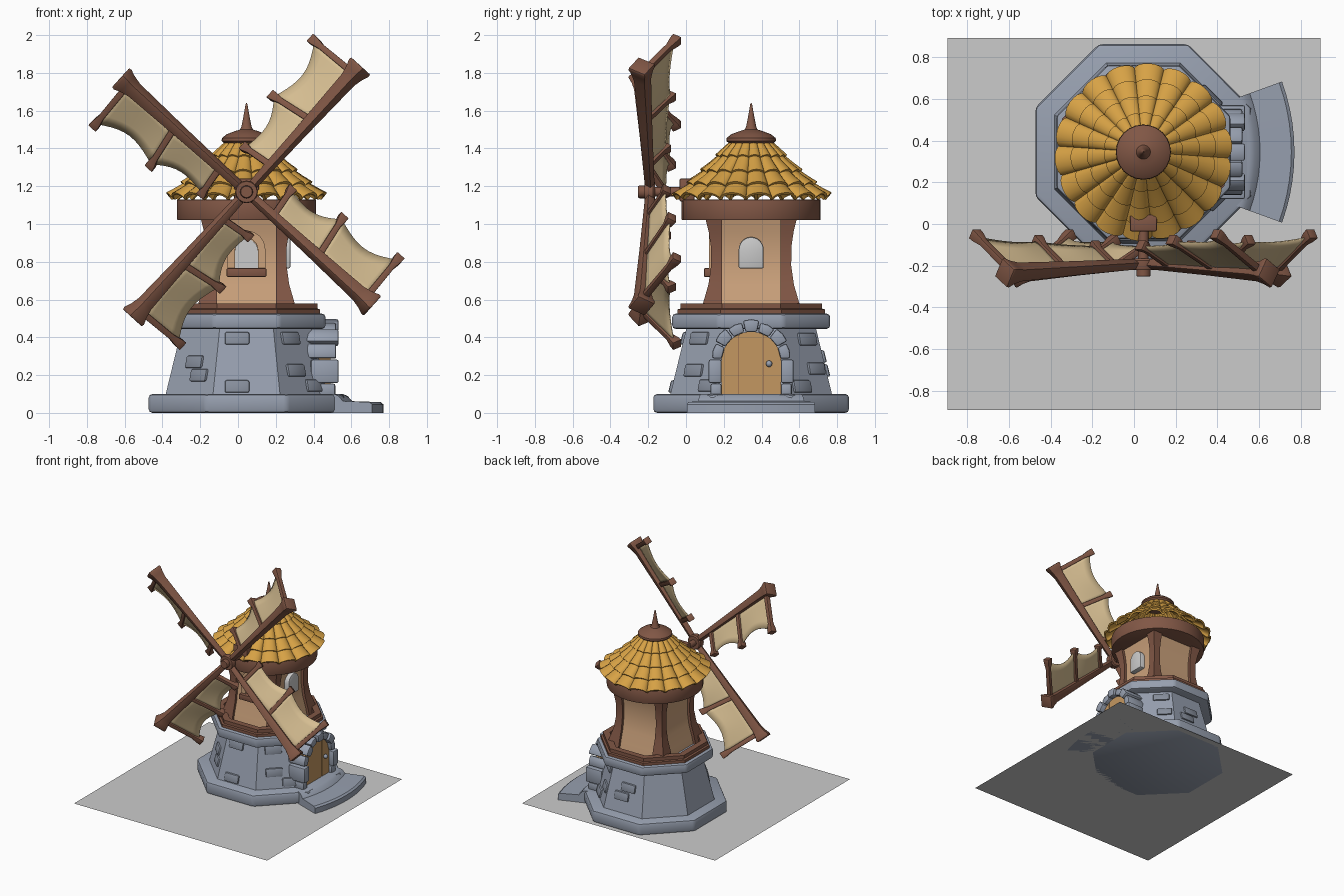
import bpy, bmesh
from math import sin, cos, tan, pi, radians, sqrt
from mathutils import Vector

if "Cube" in bpy.data.objects:
    bpy.data.objects.remove(bpy.data.objects["Cube"])

CX, CY = 0.045, 0.345          # tower axis
HUB_Z = 1.17


def material(name, rgb):
    m = bpy.data.materials.new(name)
    m.diffuse_color = (*rgb, 1)
    m.use_nodes = True
    m.node_tree.nodes["Principled BSDF"].inputs["Base Color"].default_value = m.diffuse_color
    return m


STONE = material("stone", (0.31, 0.35, 0.43))
BRICK = material("dark_stone", (0.24, 0.27, 0.33))
WOOD = material("brown_wood", (0.22, 0.095, 0.06))
PLASTER = material("plaster", (0.60, 0.36, 0.20))
ROOF = material("roof_tile", (0.68, 0.36, 0.06))
CLOTH = material("sailcloth", (0.68, 0.52, 0.29))
DOOR = material("door_wood", (0.55, 0.31, 0.12))


def build(name, lofts, mat=None, bevel=0, closed=False):
    """One object from lofts; each loft is a list of rings of points."""
    bm = bmesh.new()
    for rings in lofts:
        vs = [[bm.verts.new(p) for p in ring] for ring in rings]
        n = len(vs[0])
        pairs = list(zip(vs, vs[1:])) + ([(vs[-1], vs[0])] if closed else [])
        for a, b in pairs:
            for i in range(n):
                bm.faces.new((a[i], a[(i + 1) % n], b[(i + 1) % n], b[i]))
        if not closed:
            bm.faces.new(vs[0])
            bm.faces.new(vs[-1])
    bmesh.ops.recalc_face_normals(bm, faces=bm.faces)
    if bevel:
        edges = [e for e in bm.edges if e.calc_face_angle(0) > 0.5]
        bmesh.ops.bevel(bm, geom=edges, offset=bevel, segments=2, profile=0.5,
                        affect='EDGES', clamp_overlap=True)
    return finish(name, bm, mat)


def finish(name, bm, mat):
    me = bpy.data.meshes.new(name)
    bm.to_mesh(me)
    bm.free()
    ob = bpy.data.objects.new(name, me)
    bpy.context.collection.objects.link(ob)
    if mat:
        me.materials.append(mat)
    return ob


def at(a, s, d, z):
    """Point on the tower side facing angle a: s sideways, d outwards."""
    return (CX + d * cos(a) - s * sin(a), CY + d * sin(a) + s * cos(a), z)


def ngon(n, r, z, turn=0):
    return [at(turn + 2 * pi * i / n, 0, r, z) for i in range(n)]


def octagon(apothem, z):
    return ngon(8, apothem / cos(pi / 8), z, pi / 8)


def panel(a, outline, d0, d1):
    return [[at(a, s, d, z) for s, z in outline] for d in (d0, d1)]


def rect(s0, s1, z0, z1):
    return [(s0, z0), (s1, z0), (s1, z1), (s0, z1)]


def arch(w, z0, zc, n=12):
    arc = [(w * cos(pi * i / n), zc + w * sin(pi * i / n)) for i in range(n + 1)]
    return [(w, z0)] + arc + [(-w, z0)]


# Ground sheet that belongs to the model
bm = bmesh.new()
bm.faces.new([bm.verts.new(p) for p in
              ((-.895, -.893, 0), (.895, -.893, 0), (.895, .893, 0), (-.895, .893, 0))])
finish("base_sheet", bm, None)

# Stone lower tower
build("plinth", [[octagon(.518, 0), octagon(.518, .1)]], STONE, .02)
build("stone_wall", [[octagon(.43, .09), octagon(.34, .46)]], STONE)
build("stone_cornice", [[octagon(.418, .445), octagon(.418, .525)]], STONE, .018)

# Scattered bricks: face angle, sideways, height, width
bricks = [(-90, -.05, .395, .13), (-90, -.05, .14, .13), (-45, -.03, .395, .13),
          (-45, -.03, .225, .13), (-45, .09, .145, .12), (-135, 0, .27, .12),
          (-135, .05, .2, .12), (45, .06, .39, .13), (45, -.04, .14, .13),
          (45, .09, .235, .12), (90, .02, .3, .13), (90, -.03, .225, .13)]
lofts = []
for a, s, z, w in bricks:
    d = .43 - .243 * (z - .09)
    outline = rect(s - w / 2, s + w / 2, z - .033, z + .033)
    lofts.append([[at(radians(a), ps, d + o - .243 * (pz - z), pz) for ps, pz in outline]
                  for o in (-.02, .014)])
build("wall_bricks", lofts, BRICK, .01)

# Curved door step
profile = [(.66, 0), (.66, .1), (.775, .1), (.80, .09), (.825, .062),
           (.975, .057), (.99, .045), (.99, 0)]
step = [[(-.22 + r * cos(t), CY + r * sin(t), z) for r, z in profile]
        for t in [radians(-20 + 4 * i) for i in range(11)]]
build("door_step", [step], STONE)

# Door planks, knob and stone surround
lofts = []
for s0, s1 in ((-.158, -.068), (-.064, .064), (.068, .158)):
    top = [s1 + (s0 - s1) * i / 6 for i in range(7)]
    outline = [(s0, .1), (s1, .1)] + [(s, .27 + sqrt(.16 ** 2 - s * s)) for s in top]
    lofts.append(panel(0, outline, .36, .445))
build("door", lofts, DOOR)
build("door_backing", [panel(0, arch(.155, .1, .27), .34, .438)], WOOD)
bm = bmesh.new()
bmesh.ops.create_uvsphere(bm, u_segments=12, v_segments=8, radius=.017)
bmesh.ops.translate(bm, verts=bm.verts, vec=Vector(at(0, .095, .46, .26)))
finish("door_knob", bm, STONE)
lofts = []
for side in (-1, 1):
    for z0, z1, w, d in ((.09, .155, .215, .47), (.158, .282, .225, .488)):
        s0, s1 = sorted((side * .157, side * w))
        lofts.append(panel(0, rect(s0, s1, z0, z1), .34, d))
for i in range(7):
    t0, t1 = radians(3 + 174 * i / 7 + 1), radians(3 + 174 * (i + 1) / 7 - 1)
    ro = .218 if i % 2 else .208
    pts = [(r * cos(t), .275 + r * sin(t)) for r, t in
           ((.157, t0), (ro, t0), (ro + .003, (t0 + t1) / 2), (ro, t1), (.157, t1))]
    lofts.append(panel(0, pts, .3, .487 if i % 2 else .475))
build("door_surround", lofts, STONE, .01)

# Timber upper tower
build("timber_sill", [[octagon(.39, .525), octagon(.39, .548), octagon(.375, .552),
                       octagon(.375, .58), octagon(.325, .58), octagon(.325, .525)]],
      WOOD, closed=True)
levels = [(.52, .268), (.58, .255), (.68, .226), (.78, .212), (.88, .213),
          (.96, .225), (1.04, .245)]
build("plaster_walls", [[[at(0, sx * (h - .022), sy * (h - .022), z) for sx, sy in
                          ((-1, -1), (1, -1), (1, 1), (-1, 1))] for z, h in levels]], PLASTER)
build("corner_posts", [[[at(0, sx * a, sy * b, z) for a, b in
                         ((.155, .155), (h, .155), (h, h), (.155, h))] for z, h in levels]
                       for sx in (-1, 1) for sy in (-1, 1)], WOOD)
build("roof_ring", [[ngon(32, .368, 1.02), ngon(32, .368, 1.13)]], WOOD, .006)

# Windows
FRONT = -pi / 2
build("front_window", [panel(FRONT, arch(.06, .765, .86), .15, .203)])
build("right_window", [panel(0, arch(.066, .765, .865), .15, .232)], None, .008)
build("window_frame", [panel(FRONT, arch(.1, .76, .865) + arch(.06, .76, .865)[::-1],
                             .15, .224)], PLASTER)
build("window_sill", [panel(FRONT, rect(-.105, .105, .72, .766), .15, .25)], WOOD, .006)

# Roof: rows of barrel tiles
COLS = 18
bounds = [.08, .175, .25, .322, .392]
lofts = []


def tile_ring(a, r, t):
    x = (r - .1) / .29
    z = 1.43 - 1.07 * (r - .1) - .015 * sin(pi * min(max(x, 0), 1)) + .012 * t
    w = r * tan(pi / COLS) * 1.06
    h = w * (.55 + .15 * t)
    arc = [pi * i / 8 for i in range(9)]
    pts = [(w * cos(p), h * sin(p)) for p in arc]
    pts += [((w - .012) * cos(p), (h - .013) * sin(p) - .002) for p in arc[::-1]]
    return [at(a, s, r + .68 * o, z + .73 * o) for s, o in pts]


for r0, r1 in zip(bounds, bounds[1:]):
    for c in range(COLS):
        a = 2 * pi * (c + .3) / COLS
        lofts.append([tile_ring(a, r0 - .02 + (r1 - r0 + .02) * t, t) for t in (0, .5, 1)])
build("roof_tiles", lofts, ROOF)
build("roof_finial", [[ngon(24, r, z) for r, z in
                       ((.115, 1.425), (.132, 1.44), (.13, 1.455), (.105, 1.475), (.06, 1.492),
                        (.034, 1.5), (.027, 1.515), (.016, 1.57), (.005, 1.635), (.001, 1.64))]], WOOD)

# Axle, hub and bearing
axle = [(.03, -.253), (.034, -.247), (.034, -.22), (.056, -.22), (.06, -.212), (.06, -.175),
        (.052, -.165), (.025, -.165), (.025, .1)]
build("axle_and_hub", [[[(CX + r * cos(pi * i / 8), y, HUB_Z + r * sin(pi * i / 8))
                         for i in range(16)] for r, y in axle]], WOOD)
build("axle_bearing", [panel(FRONT, rect(-.065, .065, 1.12, 1.24), .3, .38)], WOOD, .008)

# Four sails: u along the spar, v across it, y in depth
TWIST = radians(32)
battens = [(.19, .168, .165, -.105), (.51, .47, .235, -.08), (.845, .832, .275, -.055)]
ends = [(Vector((u0, .0, -.19 - .05 * u0)), Vector((u1, v1, y1))) for u0, u1, v1, y1 in battens]


def blade_point(theta, u, v, y):
    return (CX + u * cos(theta) - v * sin(theta), y, HUB_Z + u * sin(theta) + v * cos(theta))


for k, label in enumerate(("upper_right", "upper_left", "lower_left", "lower_right")):
    th = radians(47.8 + 90 * k)
    square = ((-1, -1), (1, -1), (1, 1), (-1, 1))
    spar = [[blade_point(th, u, h * (i * cos(TWIST) - j * sin(TWIST)),
                         -.19 - .05 * u + h * (i * sin(TWIST) + j * cos(TWIST)))
             for i, j in square]
            for u, h in ((0, .019), (.45, .026), (.8, .034), (.85, .042), (.885, .052), (.9, .05))]
    build(label + "_spar", [spar], WOOD, .004)
    bars = []
    for s, e in ends:
        bars.append([[blade_point(th, *(s.lerp(e, t) + Vector((i * h, -j * h * sin(TWIST),
                                                              j * h * cos(TWIST)))))
                      for i, j in square]
                     for t, h in ((0, .017), (.8, .016), (.95, .024), (1.05, .026))])
    build(label + "_battens", bars, WOOD, .003)
    bm = bmesh.new()
    for (s0, e0), (s1, e1) in zip(ends, ends[1:]):
        grid = []
        for i in range(11):
            p = i / 10
            s, e = s0.lerp(s1, p), e0.lerp(e1, p)
            sag = sin(pi * p)
            grid.append([bm.verts.new(blade_point(th, *(s.lerp(e, q * (1 - .22 * sag)) +
                                      Vector((0, 0, .02 * sag * q))))) for q in
                         (0, .25, .5, .75, .97)])
        for a, b in zip(grid, grid[1:]):
            for j in range(4):
                bm.faces.new((a[j], a[j + 1], b[j + 1], b[j]))
    cloth = finish(label + "_sail", bm, CLOTH)
    cloth.modifiers.new("thickness", 'SOLIDIFY').thickness = .006

# Smooth shading with sharp edges kept
for ob in bpy.data.objects:
    ob.select_set(True)
    bpy.context.view_layer.objects.active = ob
bpy.ops.object.shade_smooth_by_angle(angle=radians(32))
